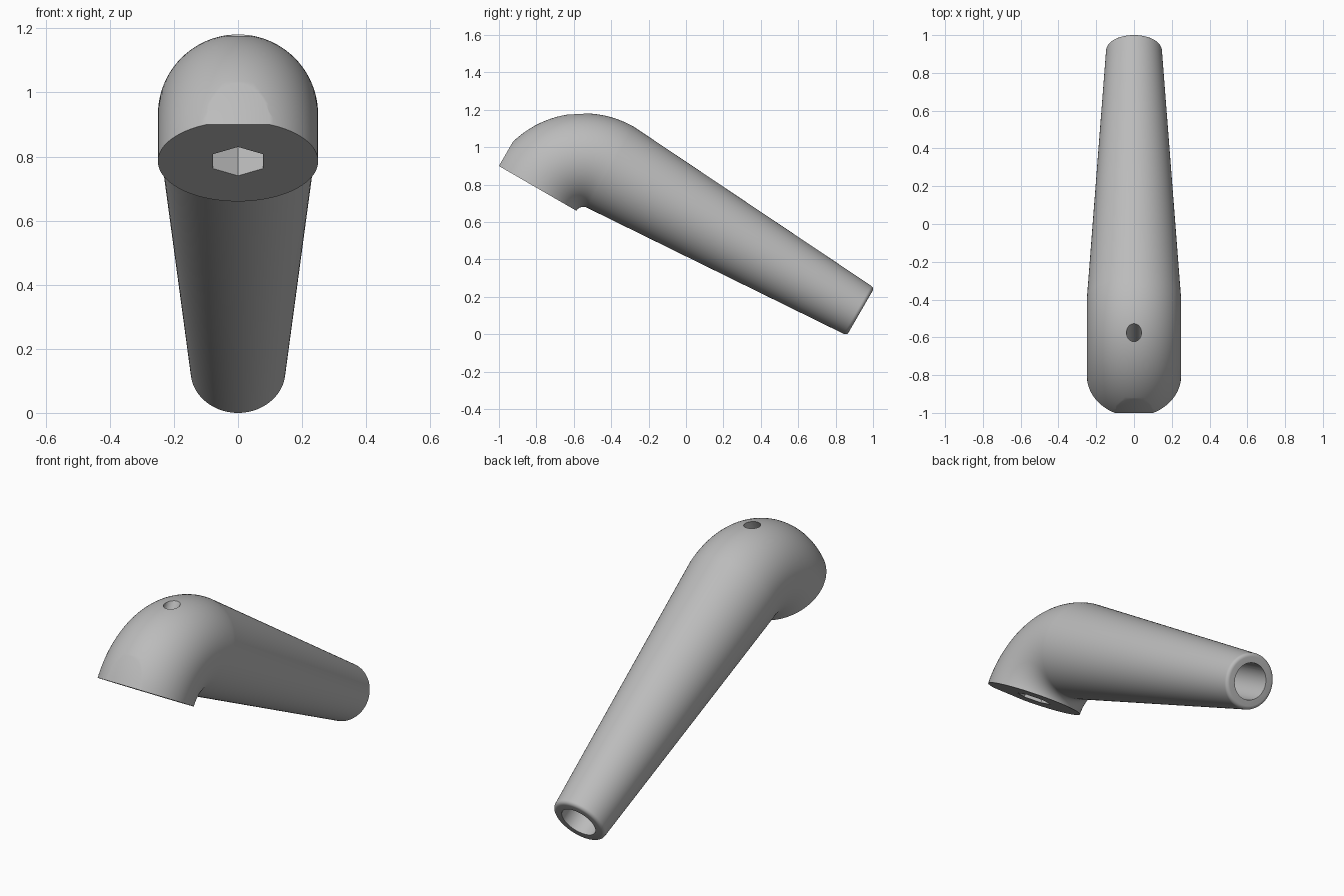
import bpy, bmesh
from math import sin, cos, pi, radians
from mathutils import Vector, Matrix

cube = bpy.data.objects.get("Cube")
if cube:
    bpy.data.objects.remove(cube, do_unlink=True)

SIDES = 96
HEAD_R, END_R = 0.25, 0.148      # radius of the head and of the grip end
BEND = 0.2925                    # centre-line radius of the elbow
LENGTH = 1.835                   # distance from head axis to grip end
FILLET = 0.02
FLAT = -0.229                    # flat on the nose of the head
PLACE = Matrix.Translation((0, -0.802, 0.785)) @ Matrix.Rotation(radians(-30), 4, "X")

grey = bpy.data.materials.new("grey")
grey.use_nodes = True
grey.diffuse_color = (0.5, 0.5, 0.5, 1)
grey.node_tree.nodes["Principled BSDF"].inputs["Base Color"].default_value = (0.5, 0.5, 0.5, 1)


def add_object(name, bm):
    bmesh.ops.recalc_face_normals(bm, faces=bm.faces)
    mesh = bpy.data.meshes.new(name)
    bm.to_mesh(mesh)
    bm.free()
    mesh.materials.append(grey)
    obj = bpy.data.objects.new(name, mesh)
    bpy.context.collection.objects.link(obj)
    obj.matrix_world = PLACE
    return obj


def cutter(name, sides, radius, start, end):
    """Prism between two points, used to drill a hole."""
    bm = bmesh.new()
    a, b = Vector(start), Vector(end)
    turn = (b - a).to_track_quat("Z", "X").to_matrix().to_4x4()
    bmesh.ops.create_cone(bm, cap_ends=True, segments=sides, radius1=radius, radius2=radius,
                          depth=(b - a).length, matrix=Matrix.Translation((a + b) / 2) @ turn)
    obj = add_object(name, bm)
    obj.hide_render = True
    return obj


# Stations along the centre line: (position, direction across the bend, radius)
stations = []
for i in range(33):
    a = pi / 2 * i / 32
    across = Vector((0, -cos(a), sin(a)))
    stations.append((Vector((0, BEND, 0)) + across * BEND, across, HEAD_R))
for i in range(7):
    a = pi / 2 * i / 6
    stations.append((Vector((0, LENGTH - FILLET * (1 - sin(a)), BEND)), Vector((0, 0, 1)),
                     END_R - FILLET * (1 - cos(a))))

# Elbow head and tapered grip, swept as one closed body
bm = bmesh.new()
rings = []
for pos, across, radius in stations:
    rings.append([bm.verts.new(pos + radius * (Vector((cos(t), 0, 0)) + across * sin(t)))
                  for t in (2 * pi * k / SIDES for k in range(SIDES))])
for r, s in zip(rings, rings[1:]):
    for k in range(SIDES):
        n = (k + 1) % SIDES
        bm.faces.new((r[k], r[n], s[n], s[k]))
bm.faces.new(rings[0])
bm.faces.new(rings[-1])

# Flat on the nose
cut = bmesh.ops.bisect_plane(bm, geom=bm.verts[:] + bm.edges[:] + bm.faces[:],
                             plane_co=(0, FLAT, 0), plane_no=(0, -1, 0), clear_outer=True)
bmesh.ops.holes_fill(bm, edges=[e for e in bm.edges if e.is_boundary])
handle = add_object("lever_handle", bm)

# Grip bore, hexagonal socket under the head and bolt hole through its top
cutters = [
    cutter("grip_bore", 48, 0.097, (0, LENGTH - 1.0, BEND), (0, LENGTH + 0.1, BEND)),
    cutter("hex_socket", 6, 0.09, (0, 0, -0.1), (0, 0, 0.2)),
    cutter("bolt_hole", 32, 0.04, (0, 0, 0.1), (0, 0, 0.7)),
]
bpy.context.view_layer.objects.active = handle
for c in cutters:
    mod = handle.modifiers.new(c.name, "BOOLEAN")
    mod.operation = "DIFFERENCE"
    mod.solver = "EXACT"
    mod.object = c
    bpy.context.view_layer.update()
    bpy.ops.object.modifier_apply(modifier=mod.name)
for c in cutters:
    bpy.data.objects.remove(c, do_unlink=True)

# Smooth shading with crisp rims
bpy.ops.object.select_all(action="DESELECT")
handle.select_set(True)
bpy.ops.object.shade_smooth_by_angle(angle=radians(30))
